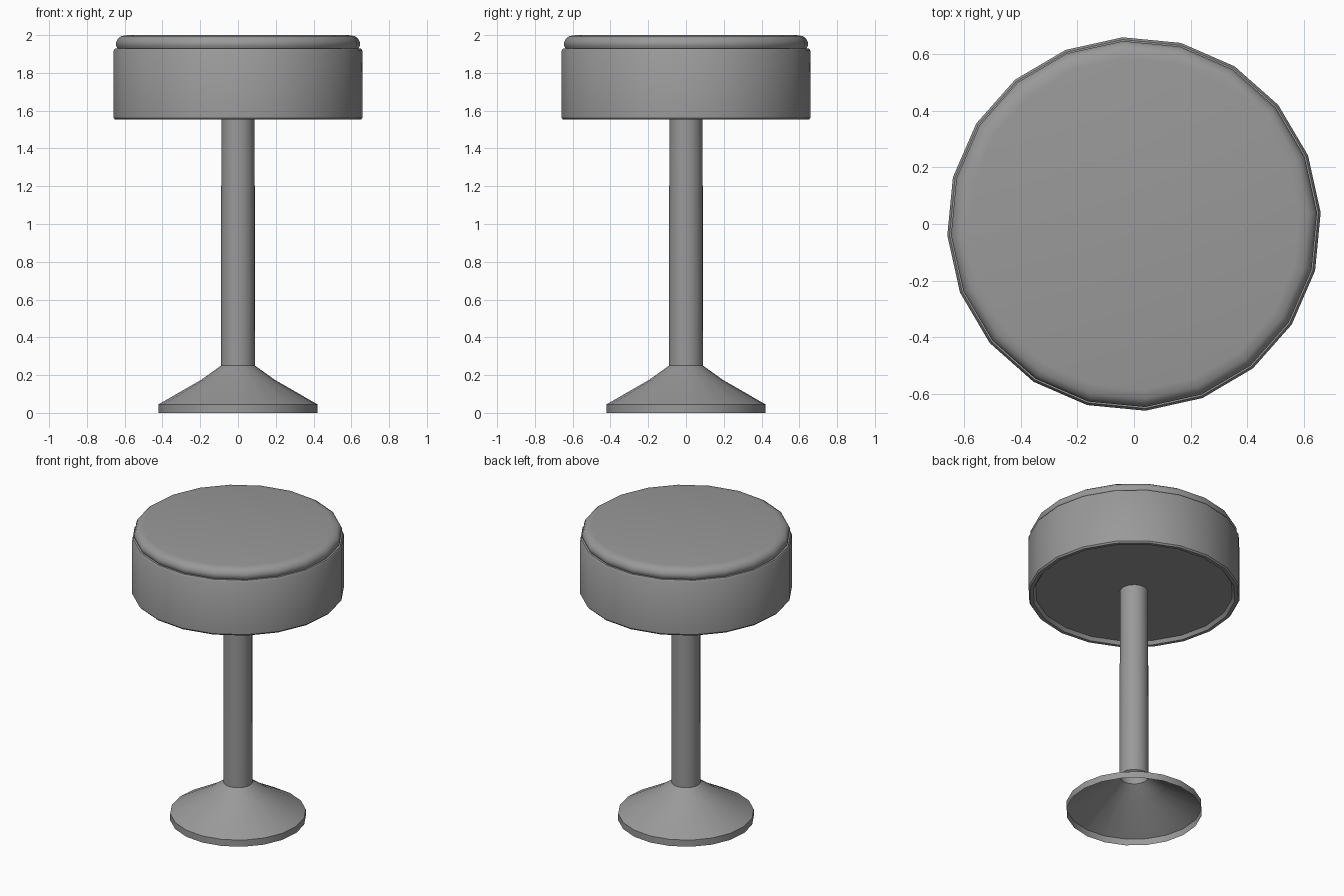
import bpy, bmesh, math

if "Cube" in bpy.data.objects:
    bpy.data.objects.remove(bpy.data.objects["Cube"])

SIDES = 20
OFFSET = math.radians(3.5)

# Dark grey for the whole stool
grey = bpy.data.materials.new("dark_grey")
grey.diffuse_color = (0.32, 0.32, 0.32, 1)
grey.use_nodes = True
grey.node_tree.nodes["Principled BSDF"].inputs["Base Color"].default_value = grey.diffuse_color


def lathe(name, profile, cap_start=False, cap_end=False):
    """Spin (radius, z) points, listed bottom to top, around the z axis."""
    bm = bmesh.new()
    rings = []
    for r, z in profile:
        rings.append([bm.verts.new((r * math.cos(OFFSET + i * math.tau / SIDES),
                                    r * math.sin(OFFSET + i * math.tau / SIDES), z))
                      for i in range(SIDES)])
    for a, b in zip(rings, rings[1:]):
        for i in range(SIDES):
            j = (i + 1) % SIDES
            bm.faces.new((a[i], a[j], b[j], b[i]))
    if cap_start:
        bm.faces.new(rings[0][::-1])
    if cap_end:
        bm.faces.new(rings[-1])
    mesh = bpy.data.meshes.new(name)
    bm.to_mesh(mesh)
    bm.free()
    mesh.materials.append(grey)
    obj = bpy.data.objects.new(name, mesh)
    bpy.context.collection.objects.link(obj)
    bpy.ops.object.select_all(action='DESELECT')
    obj.select_set(True)
    bpy.context.view_layer.objects.active = obj
    bpy.ops.object.shade_smooth_by_angle(angle=math.radians(35))
    return obj


# Flared foot, an open shell underneath
lathe("base", [(0.422, 0), (0.422, 0.045), (0.195, 0.175), (0.09, 0.25)])

# Slightly tapered pole
lathe("stem", [(0.091, 0.25), (0.088, 1.575)])

# Seat band with a shallow recess below, and the rounded cushion above it
lathe("seat", [(0.615, 1.575), (0.63, 1.552), (0.652, 1.552), (0.66, 1.562),
               (0.66, 1.918), (0.652, 1.93), (0.639, 1.93), (0.647, 1.945),
               (0.647, 1.962), (0.637, 1.982), (0.618, 1.995), (0.585, 2.0)],
      cap_start=True, cap_end=True)
